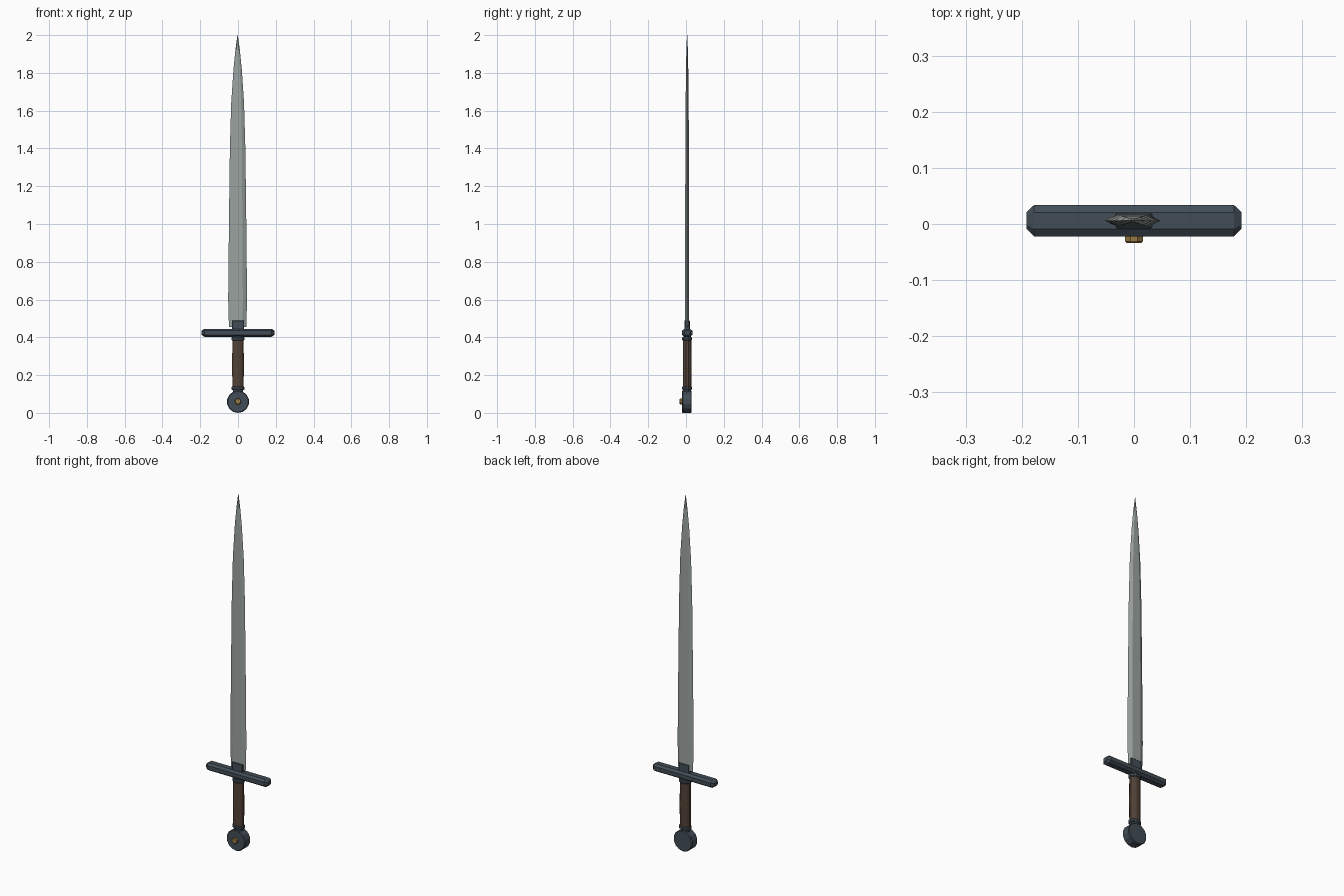
import bpy, bmesh, math
from mathutils import Matrix, Vector

if "Cube" in bpy.data.objects:
    bpy.data.objects.remove(bpy.data.objects["Cube"], do_unlink=True)

MID = 0.006  # depth of the sword's centre plane


def material(name, rgb):
    m = bpy.data.materials.new(name)
    m.use_nodes = True
    colour = (*rgb, 1)
    m.diffuse_color = colour
    m.node_tree.nodes["Principled BSDF"].inputs["Base Color"].default_value = colour
    return m


steel = material("pale steel", (0.33, 0.37, 0.355))
iron = material("dark blue iron", (0.055, 0.075, 0.095))
leather = material("brown leather", (0.085, 0.055, 0.038))
brass = material("brass", (0.33, 0.2, 0.06))


def finish(name, bm, mat):
    bmesh.ops.remove_doubles(bm, verts=bm.verts, dist=1e-5)
    bmesh.ops.recalc_face_normals(bm, faces=bm.faces)
    mesh = bpy.data.meshes.new(name)
    bm.to_mesh(mesh)
    bm.free()
    mesh.materials.append(mat)
    ob = bpy.data.objects.new(name, mesh)
    bpy.context.collection.objects.link(ob)
    return ob


def loft(name, rings, mat):
    """Skin a list of point rings and cap both ends."""
    bm = bmesh.new()
    loops = [[bm.verts.new(p) for p in ring] for ring in rings]
    n = len(loops[0])
    for a, b in zip(loops, loops[1:]):
        for i in range(n):
            j = (i + 1) % n
            bm.faces.new((a[i], a[j], b[j], b[i]))
    bm.faces.new(loops[0])
    bm.faces.new(loops[-1])
    return finish(name, bm, mat)


def oval(rx, ry, z, sides=12):
    turn = math.pi / sides
    angles = [turn + math.tau * i / sides for i in range(sides)]
    return [(rx * math.cos(a), MID + ry * math.sin(a), z) for a in angles]


def octagon(x, ry, rz, z, cut=0.52):
    shape = [(1, cut), (cut, 1), (-cut, 1), (-1, cut),
             (-1, -cut), (-cut, -1), (cut, -1), (1, -cut)]
    return [(x, MID + ry * a, z + rz * b) for a, b in shape]


def disc(name, radius, y0, y1, z, sides, bevel, mat):
    """Upright disc facing the front, with a small chamfered rim."""
    def ring(r, y):
        angles = [math.tau * (i + 0.5) / sides for i in range(sides)]
        return [(r * math.cos(a), y, z + r * math.sin(a)) for a in angles]
    return loft(name, [ring(radius - bevel, y0), ring(radius, y0 + bevel),
                       ring(radius, y1 - bevel), ring(radius - bevel, y1)], mat)


def block(name, size, z, mat):
    bm = bmesh.new()
    bmesh.ops.create_cube(bm, size=1, matrix=Matrix.Translation(Vector((0, MID, z)))
                          @ Matrix.Diagonal((*size, 1)))
    bmesh.ops.bevel(bm, geom=bm.edges[:], offset=0.003, segments=1, affect='EDGES')
    return finish(name, bm, mat)


# Blade: flat centre with bevelled edges, narrowing to a point
def blade_ring(w, t, z):
    f = w * 0.55
    return [(x - 0.002, MID + y, z) for x, y in
            [(w, 0), (f, t), (-f, t), (-w, 0), (-f, -t), (f, -t)]]


outline = [(0.046, 0.011, 0.455), (0.05, 0.011, 0.6), (0.046, 0.0105, 1.0),
           (0.041, 0.0095, 1.4), (0.034, 0.008, 1.64), (0.022, 0.006, 1.82),
           (0.012, 0.004, 1.92), (0.001, 0.001, 2.0)]
loft("blade", [blade_ring(*p) for p in outline], steel)

# Crossguard with tapered ends, and the socket holding the blade
loft("crossguard", [octagon(-0.192, 0.0145, 0.012, 0.424),
                    octagon(-0.178, 0.028, 0.021, 0.424),
                    octagon(0.178, 0.028, 0.021, 0.424),
                    octagon(0.192, 0.0145, 0.012, 0.424)], iron)
block("blade_socket", (0.066, 0.028, 0.055), 0.462, iron)

# Grip with a collar at each end
loft("grip", [oval(0.031, 0.023, 0.13), oval(0.032, 0.024, 0.25),
              oval(0.031, 0.023, 0.39)], leather)
for name, z, r in (("upper_collar", 0.392, 0.035), ("lower_collar", 0.131, 0.035)):
    loft(name, [oval(r - 0.003, 0.024, z - 0.009), oval(r, 0.027, z - 0.005),
                oval(r, 0.027, z + 0.005), oval(r - 0.003, 0.024, z + 0.009)], iron)
loft("guard_neck", [oval(0.03, 0.021, 0.395), oval(0.03, 0.021, 0.42)], iron)
loft("pommel_neck", [oval(0.026, 0.02, 0.1), oval(0.03, 0.022, 0.13)], iron)

# Pommel disc with a brass stud on the front
disc("pommel", 0.059, -0.021, 0.03, 0.059, 14, 0.004, iron)
disc("pommel_stud", 0.017, -0.034, -0.018, 0.061, 8, 0.003, brass)
